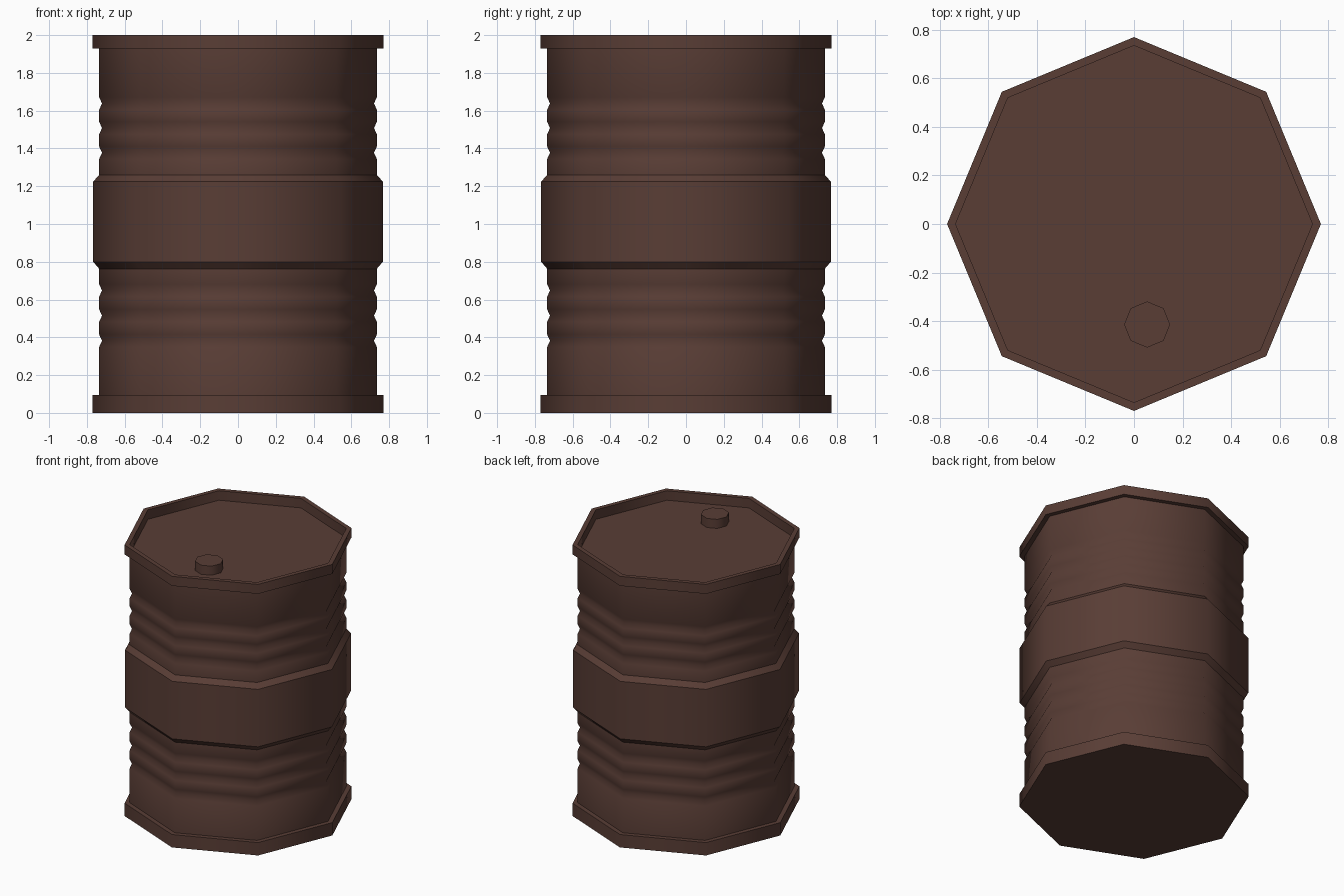
import bpy, bmesh, math

if "Cube" in bpy.data.objects:
    bpy.data.objects.remove(bpy.data.objects["Cube"])

SIDES = 8

brown = bpy.data.materials.new("dark_brown_metal")
brown.diffuse_color = (0.100, 0.047, 0.036, 1.0)
brown.use_nodes = True
brown.node_tree.nodes["Principled BSDF"].inputs["Base Color"].default_value = brown.diffuse_color


def lathe(name, profile, centre=(0, 0)):
    """Spin (radius, z, sharp) points into a closed eight-sided solid."""
    bm = bmesh.new()
    rings = []
    for r, z, _ in profile:
        rings.append([bm.verts.new((centre[0] + r * math.cos(math.tau * i / SIDES),
                                    centre[1] + r * math.sin(math.tau * i / SIDES), z))
                      for i in range(SIDES)])
    for a, b in zip(rings, rings[1:]):
        for i in range(SIDES):
            j = (i + 1) % SIDES
            bm.faces.new((a[i], a[j], b[j], b[i]))
    bm.faces.new(rings[0][::-1])
    bm.faces.new(rings[-1])
    for f in bm.faces:
        f.smooth = True
    # hard horizontal edges, soft vertical ones
    for ring, (_, _, sharp) in zip(rings, profile):
        if sharp:
            for i in range(SIDES):
                bm.edges.get((ring[i], ring[(i + 1) % SIDES])).smooth = False
    mesh = bpy.data.meshes.new(name)
    bm.to_mesh(mesh)
    bm.free()
    mesh.materials.append(brown)
    obj = bpy.data.objects.new(name, mesh)
    bpy.context.collection.objects.link(obj)
    return obj


RIM, WALL, GROOVE = 0.77, 0.735, 0.72


def grooves(centres):
    """Three shallow V grooves, listed from the bottom up."""
    pts = []
    for z in centres:
        pts += [(WALL, z - 0.033, False), (GROOVE, z, False), (WALL, z + 0.033, False)]
    return pts


# Drum: bottom rim, grooved wall, wide belt, grooved wall, top rim, sunken lid
profile = [(RIM, 0.0, True), (RIM, 0.095, True), (WALL, 0.095, True)]
profile += grooves((0.382, 0.515, 0.648))
profile += [(WALL, 0.763, True), (0.767, 0.80, True),
            (0.767, 1.224, True), (WALL, 1.26, True)]
profile += grooves((1.377, 1.508, 1.638))
profile += [(WALL, 1.93, True), (RIM, 1.93, True), (RIM, 2.0, True),
            (WALL, 2.0, True), (WALL, 1.93, True)]
lathe("drum_body", profile)

# Filler cap on the lid
lathe("filler_cap", [(0.095, 1.925, True), (0.095, 1.997, True)], (0.054, -0.414))
